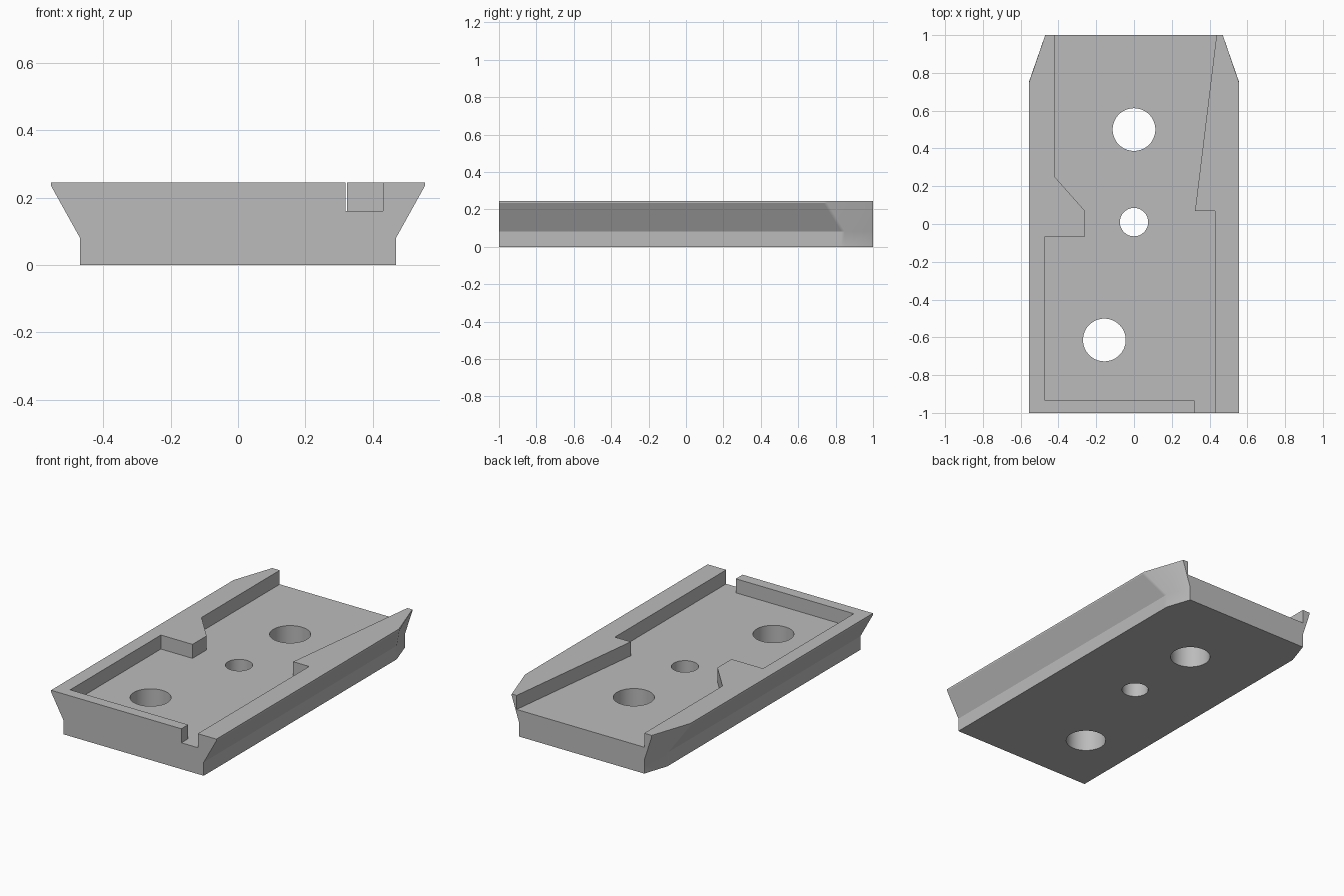
import bpy, bmesh, math

cube = bpy.data.objects.get("Cube")
if cube:
    bpy.data.objects.remove(cube, do_unlink=True)

TOP, FLOOR = 0.245, 0.16

grey = bpy.data.materials.new("plain_grey")
grey.use_nodes = True
grey.diffuse_color = (0.5, 0.5, 0.5, 1)
grey.node_tree.nodes["Principled BSDF"].inputs["Base Color"].default_value = (0.5, 0.5, 0.5, 1)


def add_object(name, bm):
    bmesh.ops.recalc_face_normals(bm, faces=bm.faces)
    mesh = bpy.data.meshes.new(name)
    bm.to_mesh(mesh)
    bm.free()
    mesh.materials.append(grey)
    obj = bpy.data.objects.new(name, mesh)
    bpy.context.collection.objects.link(obj)
    return obj


def prism(name, outline, z0, z1):
    bm = bmesh.new()
    face = bm.faces.new([bm.verts.new((x, y, z0)) for x, y in outline])
    ext = bmesh.ops.extrude_face_region(bm, geom=[face])
    for v in ext["geom"]:
        if isinstance(v, bmesh.types.BMVert):
            v.co.z = z1
    return add_object(name, bm)


# Dovetail body: half sections lofted along y, with tapered back corners
heights = [0, 0.082, 0.235, TOP]
wide = [0.47, 0.47, 0.555, 0.555]
narrow = [0.42, 0.42, 0.47, 0.47]
taper_start = [0.85, 0.85, 0.755, 0.75]
stations = [
    (wide, [-1] * 4),
    (wide, [y - 0.02 for y in taper_start]),
    (wide, taper_start),
    (narrow, [1] * 4),
]
bm = bmesh.new()
rings = []
for widths, ys in stations:
    half = list(zip(widths, ys, heights))
    loop = half + [(-x, y, z) for x, y, z in reversed(half)]
    rings.append([bm.verts.new(p) for p in loop])
for a, b in zip(rings, rings[1:]):
    for i in range(len(a)):
        j = (i + 1) % len(a)
        bm.faces.new((a[i], a[j], b[j], b[i]))
bm.faces.new(rings[0])
bm.faces.new(rings[-1])
body = add_object("dovetail_plate", bm)

# Stepped pocket, open at the back and through a front notch
pocket = [(-0.42, 1.1), (-0.42, 0.25), (-0.26, 0.07), (-0.26, -0.065),
          (-0.472, -0.065), (-0.472, -0.935), (0.32, -0.935), (0.32, -1.1),
          (0.43, -1.1), (0.43, 0.068), (0.323, 0.068), (0.449, 1.1)]
cutters = [prism("pocket_cutter", pocket, FLOOR, 0.4)]

# Round through holes
for name, cx, cy, r in (("back", 0, 0.5, 0.113), ("middle", 0, 0.01, 0.075),
                        ("front", -0.157, -0.614, 0.113)):
    circle = [(cx + r * math.cos(math.tau * i / 64), cy + r * math.sin(math.tau * i / 64))
              for i in range(64)]
    cutters.append(prism(name + "_hole_cutter", circle, -0.1, 0.4))

bpy.ops.object.select_all(action="DESELECT")
body.select_set(True)
bpy.context.view_layer.objects.active = body
for cutter in cutters:
    mod = body.modifiers.new(cutter.name, "BOOLEAN")
    mod.operation = "DIFFERENCE"
    mod.solver = "EXACT"
    mod.object = cutter
    bpy.ops.object.modifier_apply(modifier=mod.name)
for cutter in cutters:
    bpy.data.objects.remove(cutter, do_unlink=True)

bpy.ops.object.shade_smooth_by_angle(angle=math.radians(25))
